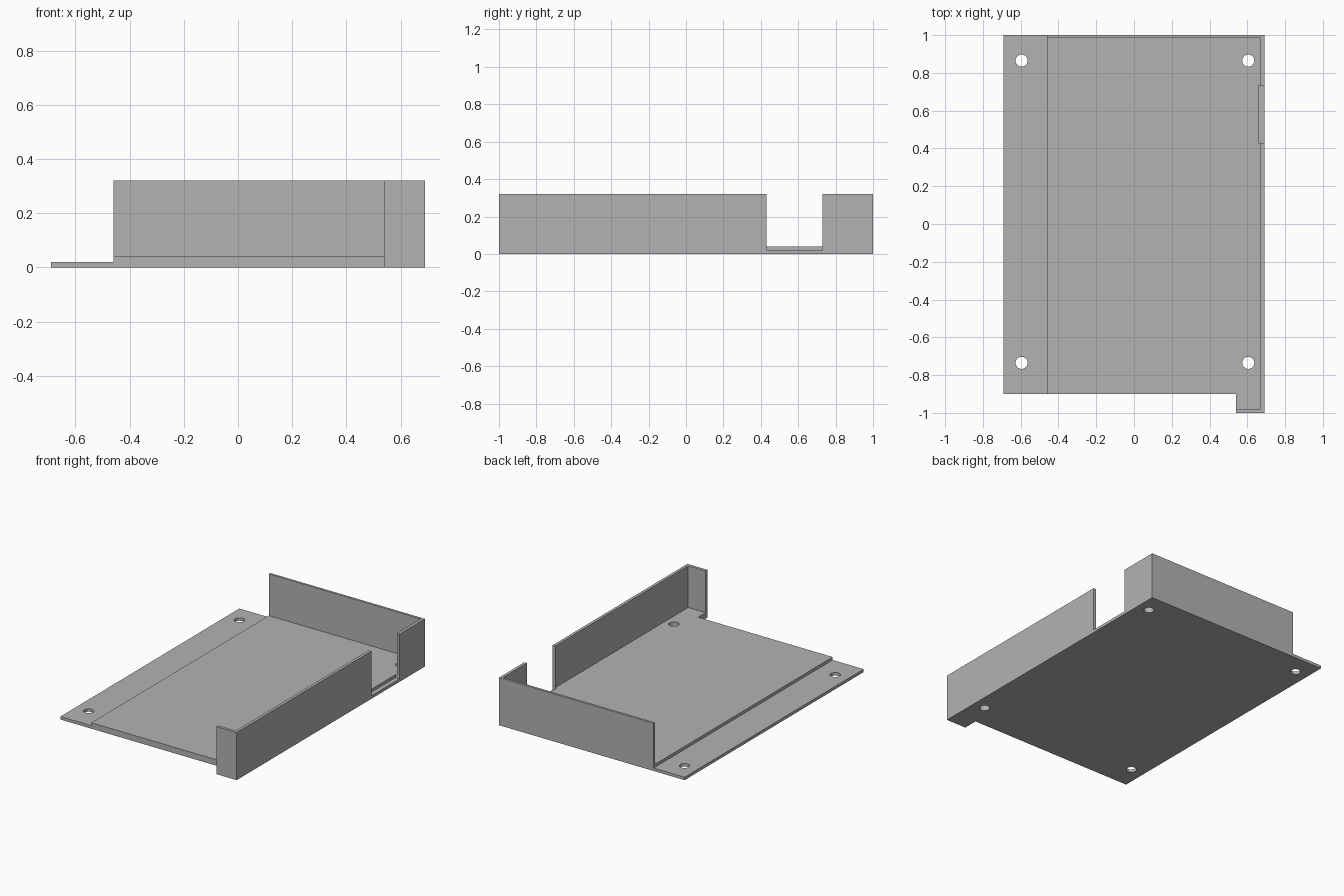
import bpy
import bmesh

cube = bpy.data.objects.get("Cube")
if cube:
    bpy.data.objects.remove(cube, do_unlink=True)

grey = bpy.data.materials.new("plain grey")
grey.use_nodes = True
colour = (0.45, 0.45, 0.45, 1)
grey.diffuse_color = colour
grey.node_tree.nodes["Principled BSDF"].inputs["Base Color"].default_value = colour


def prism(name, outline, low, high):
    """Extrude a flat outline from height low to height high."""
    bm = bmesh.new()
    face = bm.faces.new([bm.verts.new((x, y, low)) for x, y in outline])
    top = bmesh.ops.extrude_face_region(bm, geom=[face])["geom"]
    bmesh.ops.translate(bm, vec=(0, 0, high - low),
                        verts=[v for v in top if isinstance(v, bmesh.types.BMVert)])
    bmesh.ops.recalc_face_normals(bm, faces=bm.faces)
    mesh = bpy.data.meshes.new(name)
    bm.to_mesh(mesh)
    bm.free()
    mesh.materials.append(grey)
    part = bpy.data.objects.new(name, mesh)
    bpy.context.collection.objects.link(part)
    return part


def cut(part, cutter):
    mod = part.modifiers.new("cut", "BOOLEAN")
    mod.operation = "DIFFERENCE"
    mod.solver = "EXACT"
    mod.object = cutter
    bpy.context.view_layer.objects.active = part
    bpy.ops.object.modifier_apply(modifier=mod.name)


# Main dimensions
side, back, front, lip = 0.69, 1.0, -0.9, -1.0
step, tab = -0.46, 0.54
sheet, floor_top, wall_top = 0.02, 0.04, 0.32
wall = 0.02


def tray_outline(left):
    return [(left, front), (tab, front), (tab, lip),
            (side, lip), (side, back), (left, back)]


# Thin base, raised floor and the wall running round three sides
base_plate = prism("base_plate", tray_outline(-side), 0, sheet)
raised_floor = prism("raised_floor", tray_outline(step), sheet, floor_top)
walls = prism("side_walls", [
    (tab, lip), (side, lip), (side, back), (step, back),
    (step, back - 0.016), (side - wall, back - 0.016),
    (side - wall, lip + wall), (tab, lip + wall)], floor_top, wall_top)

# Opening in the side wall
notch = prism("notch_cutter", [(0.66, 0.43), (0.8, 0.43), (0.8, 0.73), (0.66, 0.73)],
              sheet - 0.0001, 0.5)
cutters = [notch]
cut(raised_floor, notch)
cut(walls, notch)

# Four screw holes
for x in (-0.595, 0.605):
    for y in (-0.735, 0.865):
        bpy.ops.mesh.primitive_cylinder_add(vertices=32, radius=0.032, depth=0.3,
                                            location=(x, y, 0))
        drill = bpy.context.object
        drill.name = "hole_cutter"
        cutters.append(drill)
        bpy.context.view_layer.update()
        cut(base_plate, drill)
        if x > step:
            cut(raised_floor, drill)

for cutter in cutters:
    bpy.data.objects.remove(cutter, do_unlink=True)
